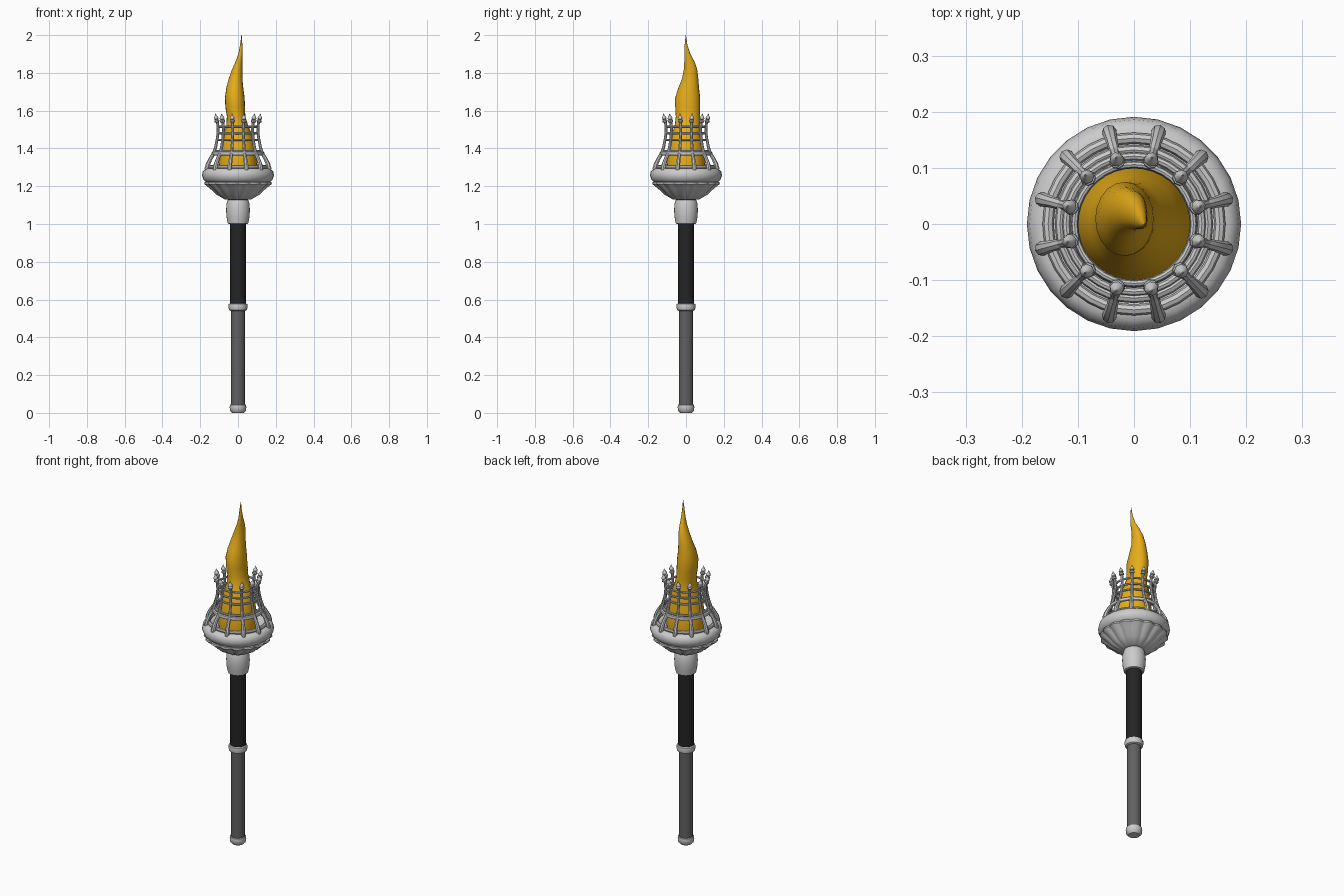
import bpy, bmesh, math
from mathutils import Vector

if "Cube" in bpy.data.objects:
    bpy.data.objects.remove(bpy.data.objects["Cube"])

def material(name, col):
    m = bpy.data.materials.new(name)
    m.diffuse_color = (*col, 1)
    m.use_nodes = True
    m.node_tree.nodes["Principled BSDF"].inputs["Base Color"].default_value = m.diffuse_color
    return m

DARK = material("shaft_grey", (0.12, 0.12, 0.12))
BLACK = material("grip_black", (0.018, 0.018, 0.018))
FIRE = material("flame_yellow", (0.8, 0.42, 0.01))

def finish(name, bm, mat=None, angle=40):
    bmesh.ops.recalc_face_normals(bm, faces=bm.faces)
    me = bpy.data.meshes.new(name)
    bm.to_mesh(me)
    bm.free()
    ob = bpy.data.objects.new(name, me)
    bpy.context.collection.objects.link(ob)
    if mat:
        me.materials.append(mat)
    bpy.ops.object.select_all(action='DESELECT')
    ob.select_set(True)
    bpy.context.view_layer.objects.active = ob
    bpy.ops.object.shade_smooth_by_angle(angle=math.radians(angle))
    return ob

def bridge(bm, loops, closed=False, caps=True):
    n = len(loops[0])
    pairs = list(zip(loops, loops[1:])) + ([(loops[-1], loops[0])] if closed else [])
    for a, b in pairs:
        for i in range(n):
            j = (i + 1) % n
            bm.faces.new((a[i], a[j], b[j], b[i]))
    if caps and not closed:
        bm.faces.new(loops[0])
        bm.faces.new(loops[-1])

def lathe(name, prof, n=24, mat=None, closed=False, wave=None, caps=True):
    """Revolve (radius, z) points; wave(angle, k) scales radius, shifts z."""
    bm = bmesh.new()
    loops = []
    for k, (r, z) in enumerate(prof):
        loop = []
        for i in range(n):
            a = 2 * math.pi * i / n
            s, dz = wave(a, k) if wave else (1, 0)
            loop.append(bm.verts.new((r * s * math.cos(a), r * s * math.sin(a), z + dz)))
        loops.append(loop)
    bridge(bm, loops, closed, caps)
    return finish(name, bm, mat)

def ring(name, R, z, t, n=36, h=None):
    h = h or t
    lathe(name, [(R + t * math.cos(a), z + h * math.sin(a))
                 for a in (i * math.pi / 4 for i in range(8))], n, closed=True)

def radial_bars(name, path, count=12, sides=8):
    """Tubes through (radius, z, thickness) points, repeated around z."""
    bm = bmesh.new()
    for c in range(count):
        a0 = 2 * math.pi * (c + 0.5) / count
        out, side = Vector((math.cos(a0), math.sin(a0), 0)), Vector((-math.sin(a0), math.cos(a0), 0))
        loops = []
        for k, (r, z, t) in enumerate(path):
            p, q = path[max(k - 1, 0)], path[min(k + 1, len(path) - 1)]
            d = Vector((q[0] - p[0], q[1] - p[1])).normalized()
            nrm = out * d.y - Vector((0, 0, d.x))
            cen = out * r + Vector((0, 0, z))
            loops.append([bm.verts.new(cen + t * (math.cos(b) * nrm + math.sin(b) * side))
                          for b in (2 * math.pi * i / sides for i in range(sides))])
        bridge(bm, loops)
    return finish(name, bm)

# handle
lathe("end_cap", [(0.03, 0), (0.042, 0.012), (0.044, 0.03), (0.043, 0.042), (0.036, 0.046)])
lathe("lower_shaft", [(0.038, 0.035), (0.038, 0.56)], mat=DARK)
lathe("middle_collar", [(0.038, 0.54), (0.047, 0.545), (0.051, 0.562), (0.049, 0.576), (0.04, 0.582)])
lathe("grip", [(0.043, 0.575), (0.043, 1.01)], mat=BLACK)
lathe("neck_knob", [(0.045, 1.0), (0.054, 1.003), (0.061, 1.04), (0.063, 1.075),
                    (0.06, 1.11), (0.053, 1.13), (0.045, 1.145)])

# fluted bowl with a scalloped lip
def scallop(a, k):
    lobe = abs(math.sin(8 * a))
    amt = (0, 0.03, 0.06, 0.07, 0.07, 0.06, 0)[k]
    return 1 - amt * (1 - lobe), 0
lathe("fluted_bowl", [(0.05, 1.128), (0.07, 1.13), (0.115, 1.155), (0.15, 1.187),
                      (0.182, 1.212), (0.18, 1.221), (0.13, 1.225)], 128, wave=scallop)

# heavy rim
lathe("bowl_rim", [(0.12, 1.215), (0.165, 1.218), (0.183, 1.235), (0.191, 1.257), (0.186, 1.28),
                   (0.172, 1.293), (0.15, 1.296), (0.13, 1.285), (0.1, 1.27)], 28)

# cage
ring("cage_base_ring", 0.153, 1.302, 0.010)
ring("cage_middle_ring", 0.132, 1.373, 0.009, h=0.011)
ring("cage_inner_ring", 0.121, 1.386, 0.007)
for i, (r, z) in enumerate([(0.108, 1.445), (0.105, 1.48), (0.106, 1.515)]):
    ring(f"cage_upper_ring_{i + 1}", r, z, 0.006)
radial_bars("cage_lower_ribs", [(0.172, 1.284, 0.01), (0.17, 1.295, 0.013), (0.163, 1.32, 0.012),
                                (0.15, 1.347, 0.010), (0.136, 1.368, 0.010), (0.13, 1.38, 0.006)])
radial_bars("cage_bars", [(0.134, 1.37, 0.009), (0.122, 1.41, 0.008), (0.113, 1.455, 0.0075),
                          (0.109, 1.495, 0.0075), (0.111, 1.53, 0.008), (0.116, 1.55, 0.008)])
radial_bars("cage_finials", [(0.114, 1.537, 0.008), (0.115, 1.541, 0.014), (0.117, 1.549, 0.014),
                             (0.118, 1.553, 0.008), (0.119, 1.557, 0.013), (0.121, 1.566, 0.011),
                             (0.122, 1.576, 0.004), (0.123, 1.585, 0.001)])

# flame: sections of (z, centre x, centre y, radius x, radius y)
sections = [(1.255, 0, 0, .1, .1), (1.29, 0, 0, .104, .104), (1.34, 0, 0, .1, .1),
            (1.40, 0, 0, .092, .093), (1.46, 0, .002, .08, .083), (1.52, -.004, .008, .058, .068),
            (1.57, -.01, .01, .049, .064), (1.62, -.015, .009, .052, .066), (1.67, -.017, .009, .052, .066),
            (1.72, -.017, .014, .045, .055), (1.77, -.013, .022, .036, .043), (1.82, -.004, .024, .027, .035),
            (1.86, .005, .018, .018, .027), (1.90, .013, .007, .011, .016), (1.95, .017, 0, .006, .007),
            (2.0, .019, -.001, .001, .001)]
bm = bmesh.new()
bridge(bm, [[bm.verts.new((cx + rx * math.cos(a), cy + ry * math.sin(a), z))
             for a in (2 * math.pi * i / 20 for i in range(20))]
            for z, cx, cy, rx, ry in sections])
finish("flame", bm, FIRE, 60)
